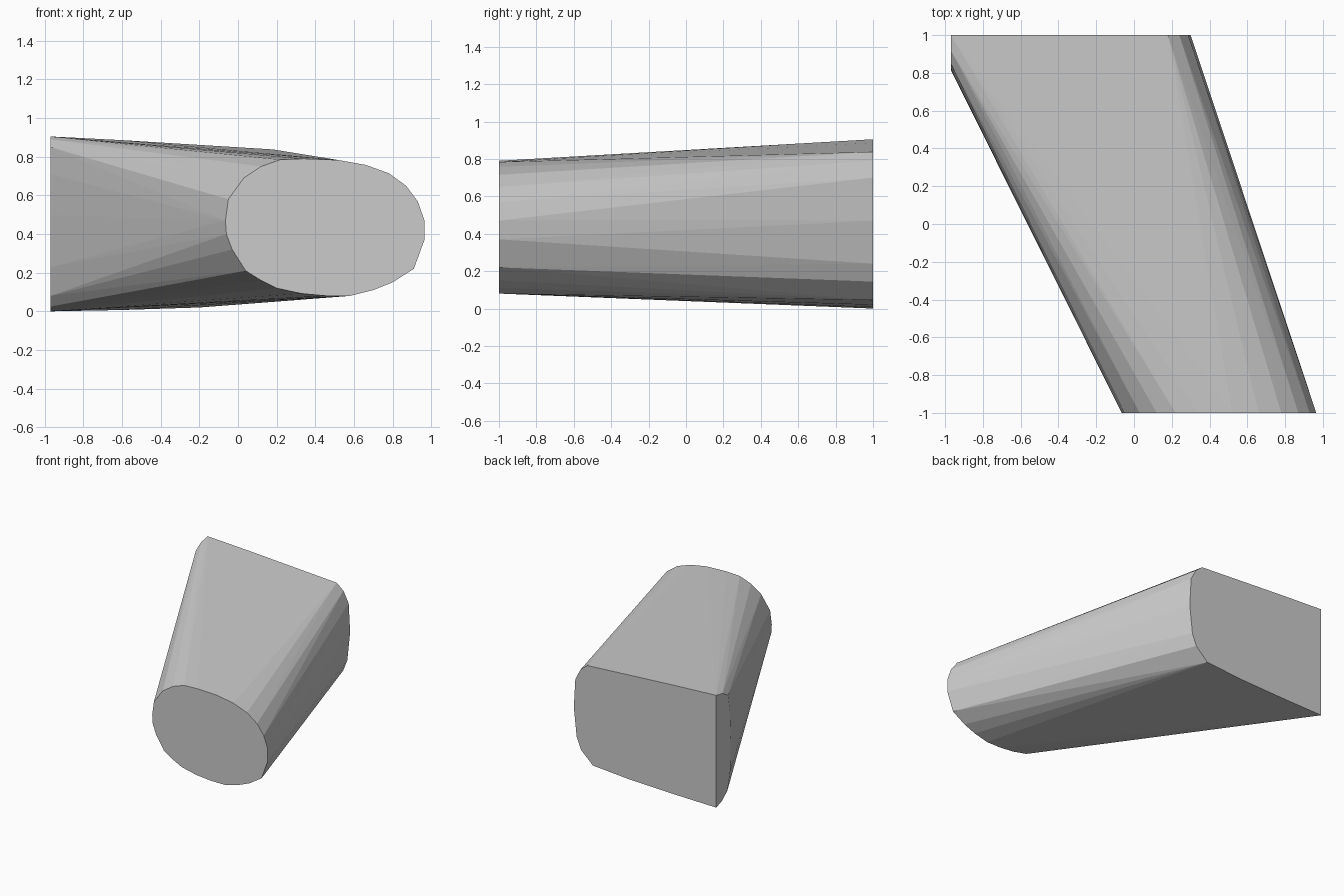
import bpy, bmesh

cube = bpy.data.objects.get("Cube")
if cube:
    bpy.data.objects.remove(cube, do_unlink=True)

# One plain grey material
grey = bpy.data.materials.new("plain_grey")
grey.use_nodes = True
colour = (0.6, 0.6, 0.6, 1)
grey.diffuse_color = colour
grey.node_tree.nodes["Principled BSDF"].inputs["Base Color"].default_value = colour

# Oval front end (x, z)
front_profile = [
    (-.065, .47), (-.05, .58), (.03, .69), (.12, .75), (.22, .785), (.34, .79),
    (.52, .783), (.66, .758), (.78, .715), (.87, .65), (.93, .57), (.965, .47),
    (.965, .37), (.91, .22), (.8, .15), (.7, .11), (.58, .08), (.46, .08),
    (.33, .092), (.2, .12), (.12, .16), (.04, .21), (-.03, .32), (-.06, .4)]

# Squarer back end with rounded corners on one side (x, z)
back_profile = [
    (-.97, .905), (-.6, .886), (.18, .838), (.24, .79), (.287, .7), (.3, .47),
    (.275, .24), (.237, .144), (.13, .045), (-.2, .02), (-.6, .007), (-.97, 0)]

# Narrow upright flat on the outer edge (y, z)
side_flat = [(.92, .89), (.85, .85), (.825, .71), (.815, .5), (.82, .23),
             (.86, .08), (.93, .025)]

points = [(x, -1, z) for x, z in front_profile]
points += [(x, 1, z) for x, z in back_profile]
points += [(-.97, y, z) for y, z in side_flat]

# Skin the profiles into one convex body
bm = bmesh.new()
for p in points:
    bm.verts.new(p)
hull = bmesh.ops.convex_hull(bm, input=bm.verts)
loose = {g for g in hull["geom_interior"] + hull["geom_unused"]
         if isinstance(g, bmesh.types.BMVert)}
bmesh.ops.delete(bm, geom=list(loose), context="VERTS")
bmesh.ops.dissolve_limit(bm, angle_limit=.002, verts=bm.verts, edges=bm.edges)
bmesh.ops.recalc_face_normals(bm, faces=bm.faces)

mesh = bpy.data.meshes.new("tapered_body")
bm.to_mesh(mesh)
bm.free()
mesh.materials.append(grey)
body = bpy.data.objects.new("tapered_body", mesh)
bpy.context.collection.objects.link(body)
